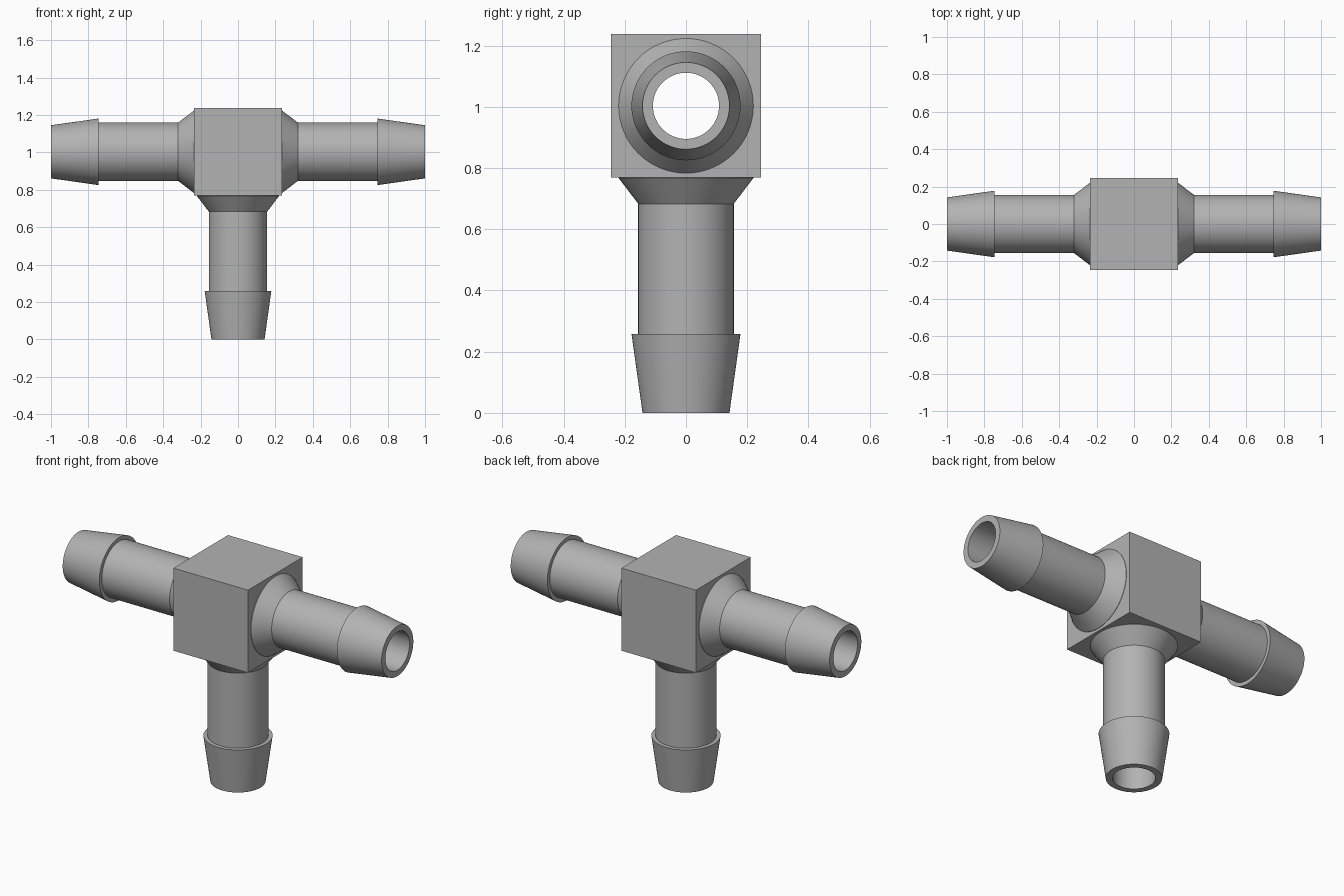
import bpy, bmesh, math
from mathutils import Matrix, Vector

if "Cube" in bpy.data.objects:
    bpy.data.objects.remove(bpy.data.objects["Cube"])

AXIS_Z = 1.003
BORE = 0.108
SIDES = 64

grey = bpy.data.materials.new("grey_plastic")
grey.use_nodes = True
colour = (0.45, 0.45, 0.45, 1)
grey.diffuse_color = colour
grey.node_tree.nodes["Principled BSDF"].inputs["Base Color"].default_value = colour


def add_object(name, bm):
    bmesh.ops.recalc_face_normals(bm, faces=bm.faces)
    mesh = bpy.data.meshes.new(name)
    bm.to_mesh(mesh)
    bm.free()
    mesh.materials.append(grey)
    obj = bpy.data.objects.new(name, mesh)
    bpy.context.collection.objects.link(obj)
    return obj


def lathe(name, profile, direction):
    """Turn (radius, distance) points into a capped solid along a direction."""
    bm = bmesh.new()
    rings = []
    for radius, distance in profile:
        ring = bmesh.ops.create_circle(bm, segments=SIDES, radius=radius,
                                       matrix=Matrix.Translation((0, 0, distance)))
        rings.append(ring["verts"])
    for a, b in zip(rings, rings[1:]):
        for i in range(SIDES):
            j = (i + 1) % SIDES
            bm.faces.new((a[i], a[j], b[j], b[i]))
    bm.faces.new(rings[0])
    bm.faces.new(rings[-1])
    turn = Vector((0, 0, 1)).rotation_difference(Vector(direction)).to_matrix().to_4x4()
    bm.transform(Matrix.Translation((0, 0, AXIS_Z)) @ turn)
    return add_object(name, bm)


# Central block
bm = bmesh.new()
bmesh.ops.create_cube(bm, size=1)
bm.transform(Matrix.Translation((0, 0, AXIS_Z)) @ Matrix.Diagonal((0.468, 0.49, 0.468, 1)))
fitting = add_object("tee_fitting", bm)

# Barbed arms: root, flared collar, tube, step and tapered barb
directions = {"left": (1, 0, 0), "right": (-1, 0, 0), "lower": (0, 0, -1)}
steps = []
for side, direction in directions.items():
    tip = AXIS_Z if side == "lower" else 1.0
    arm = [(0.22, 0.15), (0.22, 0.236), (0.156, 0.32),
           (0.156, 0.745), (0.178, 0.745), (0.142, tip)]
    steps.append(("UNION", lathe(side + "_arm", arm, direction)))

# Bores: one straight through, one up from below
steps.append(("DIFFERENCE", lathe("cross_bore", [(BORE, -1.1), (BORE, 1.1)], (1, 0, 0))))
steps.append(("DIFFERENCE", lathe("lower_bore", [(BORE, 0), (BORE, 1.1)], (0, 0, -1))))

# Combine into a single solid
bpy.ops.object.select_all(action="DESELECT")
fitting.select_set(True)
bpy.context.view_layer.objects.active = fitting
for operation, tool in steps:
    mod = fitting.modifiers.new(tool.name, "BOOLEAN")
    mod.operation = operation
    mod.solver = "EXACT"
    mod.object = tool
    bpy.ops.object.modifier_apply(modifier=mod.name)
    bpy.data.objects.remove(tool)

bpy.ops.object.shade_smooth_by_angle(angle=math.radians(20))
